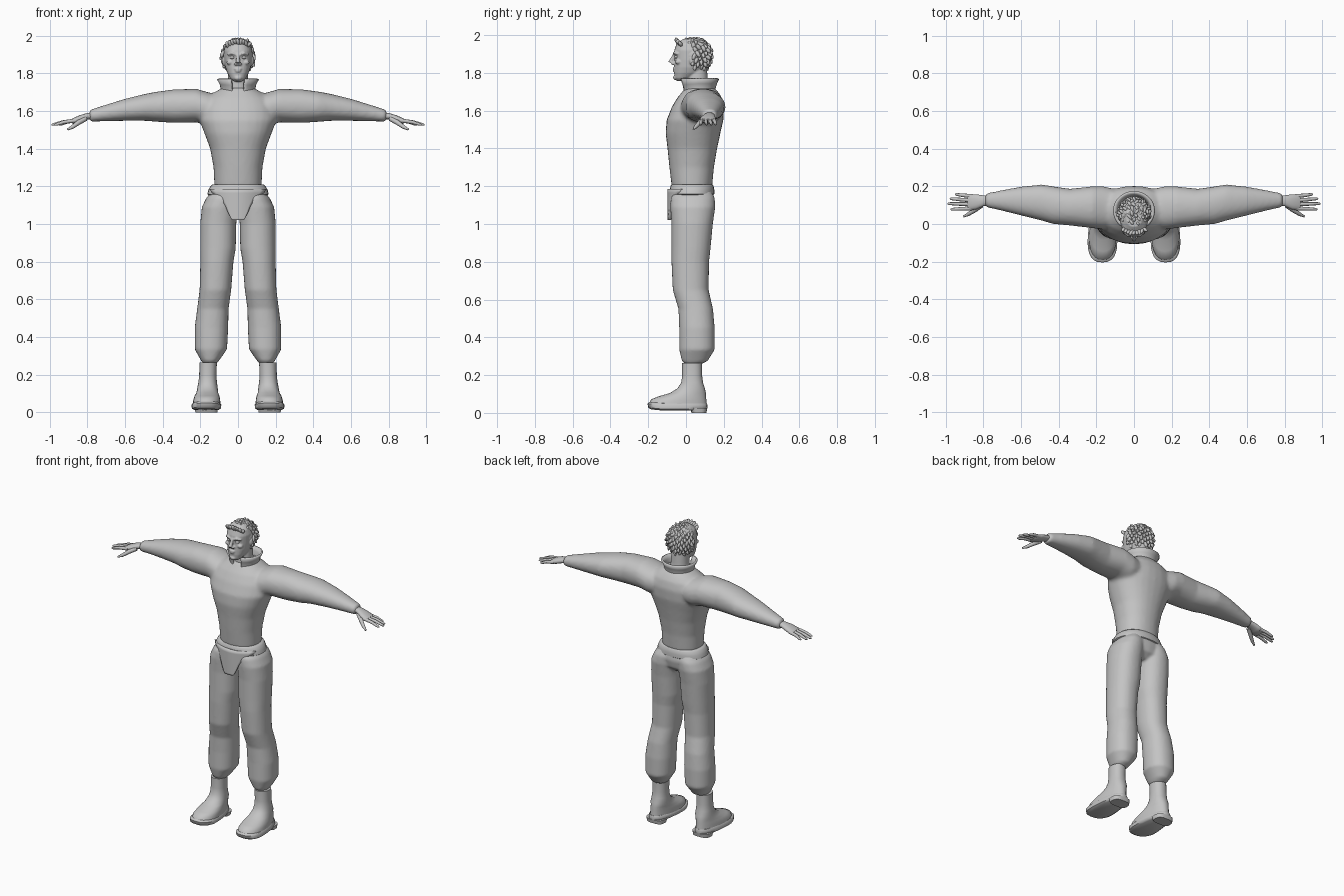
import bpy, bmesh, math, random
from mathutils import Vector, Matrix

old = bpy.data.objects.get("Cube")
if old:
    bpy.data.objects.remove(old, do_unlink=True)
random.seed(4)

grey = bpy.data.materials.new("plain grey")
grey.use_nodes = True
grey.diffuse_color = (0.55, 0.55, 0.55, 1)
grey.node_tree.nodes["Principled BSDF"].inputs["Base Color"].default_value = grey.diffuse_color


def skin(bm, rings):
    """Bridge rings of vertices and cap both ends."""
    n = len(rings[0])
    for a, b in zip(rings, rings[1:]):
        for i in range(n):
            j = (i + 1) % n
            bm.faces.new((a[i], a[j], b[j], b[i]))
    bm.faces.new(rings[0])
    bm.faces.new(rings[-1])


def loft(bm, rings, axis="z", side=1, n=28, power=2.2):
    """Each ring: position, then min and max on the two other axes."""
    loops = []
    for pos, a0, a1, b0, b1 in rings:
        loop = []
        for i in range(n):
            t = math.tau * i / n
            c, s = math.cos(t), math.sin(t)
            a = (a0 + a1) / 2 + (a1 - a0) / 2 * math.copysign(abs(c) ** (2 / power), c)
            b = (b0 + b1) / 2 + (b1 - b0) / 2 * math.copysign(abs(s) ** (2 / power), s)
            x, y, z = (a, b, pos) if axis == "z" else (pos, a, b)
            loop.append(bm.verts.new((side * x, y, z)))
        loops.append(loop)
    skin(bm, loops)


def tube(bm, points, radii, side=1, n=10):
    pts = [Vector((side * x, y, z)) for x, y, z in points]
    loops = []
    for k, p in enumerate(pts):
        way = pts[min(k + 1, len(pts) - 1)] - pts[max(k - 1, 0)]
        q = way.to_track_quat("Z", "Y")
        loops.append([bm.verts.new(p + q @ Vector((radii[k] * math.cos(math.tau * i / n),
                                                   radii[k] * math.sin(math.tau * i / n), 0)))
                      for i in range(n)])
    skin(bm, loops)


def ball(bm, centre, size, turn=None):
    m = Matrix.Translation(centre) @ (turn or Matrix()) @ Matrix.Diagonal((*size, 1))
    bmesh.ops.create_icosphere(bm, subdivisions=2, radius=1, matrix=m)


def finish(bm, name, voxel=0, smooth=4, thick=0):
    bmesh.ops.recalc_face_normals(bm, faces=bm.faces)
    mesh = bpy.data.meshes.new(name)
    bm.to_mesh(mesh)
    bm.free()
    mesh.materials.append(grey)
    ob = bpy.data.objects.new(name, mesh)
    bpy.context.collection.objects.link(ob)
    bpy.ops.object.select_all(action="DESELECT")
    ob.select_set(True)
    bpy.context.view_layer.objects.active = ob
    bpy.ops.object.shade_smooth_by_angle(angle=math.radians(50))
    if thick:
        mod = ob.modifiers.new("thickness", "SOLIDIFY")
        mod.thickness, mod.offset = thick, 0
    if voxel:
        mod = ob.modifiers.new("blend", "REMESH")
        mod.mode, mod.voxel_size, mod.use_smooth_shade = "VOXEL", voxel, True
        mod = ob.modifiers.new("soften", "SMOOTH")
        mod.factor, mod.iterations = 0.5, smooth
    return ob


# Jacket: torso and both sleeves blended into one surface
bm = bmesh.new()
loft(bm, [(1.19, -.125, .125, -.075, .138), (1.3, -.13, .13, -.088, .148),
          (1.4, -.148, .148, -.098, .165), (1.48, -.178, .178, -.108, .182),
          (1.55, -.205, .205, -.103, .198), (1.62, -.2, .2, -.075, .202),
          (1.67, -.17, .17, -.045, .19), (1.7, -.125, .125, -.02, .17),
          (1.725, -.08, .08, 0, .145)])
for s in (1, -1):
    loft(bm, [(.08, -.01, .18, 1.53, 1.68), (.16, -.03, .2, 1.525, 1.7),
              (.22, -.022, .2, 1.54, 1.718), (.34, -.008, .187, 1.537, 1.715),
              (.43, .0, .2, 1.543, 1.703), (.49, .018, .21, 1.548, 1.692),
              (.6, .045, .198, 1.548, 1.665), (.7, .07, .18, 1.546, 1.634),
              (.79, .09, .162, 1.543, 1.605)], "x", s)
finish(bm, "jacket", 0.011, 5)

# Standing collar, open at the front
bm = bmesh.new()
rows = []
for z, rx, ry in ((1.685, .09, .078), (1.715, .085, .08), (1.745, .092, .088), (1.77, .106, .1)):
    row = []
    for i in range(33):
        t = math.radians(-160 + 10 * i)
        dip = .02 * max(0, -math.cos(t)) * (1.77 - z) / .085
        row.append(bm.verts.new((rx * math.sin(t), .07 + ry * math.cos(t), z - dip)))
    rows.append(row)
for a, b in zip(rows, rows[1:]):
    for i in range(32):
        bm.faces.new((a[i], a[i + 1], b[i + 1], b[i]))
finish(bm, "collar", thick=.012)

# Trousers: seat and two baggy legs
bm = bmesh.new()
loft(bm, [(1.045, -.06, .06, -.03, .1), (1.08, -.13, .13, -.07, .14),
          (1.13, -.15, .15, -.08, .15), (1.185, -.13, .13, -.075, .14)])
for s in (1, -1):
    loft(bm, [(.258, .115, .185, -.005, .08), (.275, .1, .197, -.022, .115),
              (.335, .058, .23, -.036, .152), (.45, .052, .23, -.036, .152),
              (.55, .05, .217, -.04, .143), (.65, .036, .204, -.07, .12),
              (.8, .024, .2, -.077, .122), (.87, .012, .201, -.077, .13),
              (1.0, .009, .201, -.077, .142), (1.09, .003, .192, -.083, .155),
              (1.14, .0, .168, -.08, .152), (1.18, .02, .13, -.05, .13)], "z", s)
finish(bm, "trousers", 0.009, 3)

# Belt and the tapering front flap
bm = bmesh.new()
loft(bm, [(1.15, -.15, .15, -.078, .14), (1.158, -.163, .163, -.086, .15),
          (1.18, -.158, .158, -.086, .15), (1.202, -.146, .146, -.082, .146),
          (1.21, -.135, .135, -.076, .14)])
finish(bm, "belt")
bm = bmesh.new()
rows = []
for z, half in ((1.185, .145), (1.165, .132), (1.14, .09), (1.1, .066), (1.06, .05), (1.03, .036), (1.02, .028)):
    rows.append([bm.verts.new((half * t / 6, -.09 + 3.3 * (half * t / 6) ** 2, z)) for t in range(-6, 7)])
for a, b in zip(rows, rows[1:]):
    for i in range(12):
        bm.faces.new((a[i], a[i + 1], b[i + 1], b[i]))
finish(bm, "belt_flap", thick=.018)

for s, label in ((1, "left"), (-1, "right")):
    # Boot upper, then sole and heel block, widened toward the toe
    bm = bmesh.new()
    loft(bm, [(.265, .112, .205, -.02, .085), (.2, .115, .206, -.02, .085),
              (.16, .112, .21, -.025, .09), (.13, .108, .216, -.045, .1),
              (.105, .102, .224, -.085, .105), (.085, .098, .232, -.145, .106),
              (.065, .096, .236, -.185, .108), (.04, .096, .238, -.195, .11)], "z", s)
    sole = bmesh.new()
    loft(sole, [(.012, .106, .23, -.185, .1), (.02, .094, .242, -.2, .112),
                (.04, .092, .243, -.204, .114), (.05, .1, .236, -.196, .11)], "z", s, power=2.5)
    loft(sole, [(0, .1, .236, .03, .108), (.025, .096, .24, .02, .113)], "z", s, power=3)
    for part, name in ((bm, "boot"), (sole, "boot_sole")):
        for v in part.verts:
            if v.co.z < .12:
                v.co.x = s * .167 + (v.co.x - s * .167) * (1 - 1.3 * (v.co.y + .04))
                v.co.z += max(0, -.12 - v.co.y) * .1
        finish(part, name + "_" + label)

    # Hand with four spread fingers and a lowered thumb
    bm = bmesh.new()
    loft(bm, [(.765, .1, .15, 1.557, 1.592), (.8, .095, .152, 1.555, 1.59),
              (.84, .077, .158, 1.54, 1.578), (.875, .072, .158, 1.532, 1.563),
              (.885, .08, .15, 1.537, 1.557)], "x", s, n=16)
    for base, tip, reach in ((.148, .157, .95), (.126, .134, .978), (.105, .108, .99), (.083, .078, .975)):
        mid = (.87 + reach) / 2
        tube(bm, [(.86, base, 1.55), (mid, (base + tip) / 2, 1.542),
                  (reach - .01, tip, 1.529), (reach, tip, 1.527)], [.011, .0095, .0075, .004], s)
    tube(bm, [(.81, .1, 1.56), (.845, .075, 1.54), (.88, .052, 1.515), (.905, .04, 1.502)],
         [.014, .013, .01, .005], s)
    finish(bm, "hand_" + label)

# Head: neck, skull and facial features blended together
bm = bmesh.new()
loft(bm, [(1.67, -.06, .06, 0, .125), (1.76, -.054, .054, .005, .115), (1.84, -.05, .05, .01, .11)])
loft(bm, [(1.757, -.022, .022, -.048, .0), (1.772, -.04, .04, -.06, .03),
          (1.8, -.056, .056, -.063, .08), (1.83, -.067, .067, -.062, .11),
          (1.87, -.073, .073, -.06, .125), (1.92, -.075, .075, -.062, .13),
          (1.955, -.066, .066, -.05, .115), (1.98, -.04, .04, -.015, .075)], power=2.3)
tube(bm, [(0, -.056, 1.91), (0, -.068, 1.885), (0, -.082, 1.858), (0, -.07, 1.843)],
     [.008, .009, .013, .008])
ball(bm, (0, -.053, 1.775), (.022, .016, .014))
for z, w in ((1.823, .021), (1.812, .017)):
    ball(bm, (0, -.062, z), (w, .01, .006))
for s in (1, -1):
    ball(bm, (.012, -.068, 1.85) if s > 0 else (-.012, -.068, 1.85), (.009, .012, .008))
    tube(bm, [(.012, -.062, 1.9), (.032, -.061, 1.908), (.055, -.044, 1.9)], [.006, .008, .005], s)
    ball(bm, (s * .044, -.04, 1.858), (.018, .018, .014))
    ball(bm, (s * .076, .035, 1.866), (.009, .018, .027))
finish(bm, "head", 0.0045, 2)
bm = bmesh.new()
for s in (1, -1):
    ball(bm, (s * .03, -.05, 1.885), (.014, .012, .009))
finish(bm, "eyes")

# Hair: a cap covered with tousled locks
bm = bmesh.new()
hub, size = Vector((0, .046, 1.892)), Vector((.082, .087, .086))
ball(bm, hub, size)
for i in range(170):
    up = 1 - 2 * (i + .5) / 170
    ang = i * 2.39996
    d = Vector((math.cos(ang) * math.sqrt(1 - up * up), math.sin(ang) * math.sqrt(1 - up * up), up))
    if d.y < -.3 + .2 * abs(d.x) and up < .6 or up < -.75:
        continue
    flow = Vector((random.uniform(-.6, .6), .5 * d.z + random.uniform(-.3, .3), -.8)) + d * random.uniform(.2, .9)
    turn = flow.to_track_quat("Z", "Y").to_matrix().to_4x4()
    spot = hub + Vector(a * b for a, b in zip(d, size)) * random.uniform(.98, 1.04)
    ball(bm, spot, (.009, .011, random.uniform(.016, .024)), turn)
for i in range(9):
    x = -.056 + .014 * i
    flow = Vector((random.uniform(-.5, .5), -.4, random.uniform(.3, .9)))
    turn = flow.to_track_quat("Z", "Y").to_matrix().to_4x4()
    ball(bm, (x, -.047 + 6 * x * x, 1.968 - 5 * x * x), (.01, .011, .021), turn)
finish(bm, "hair")
